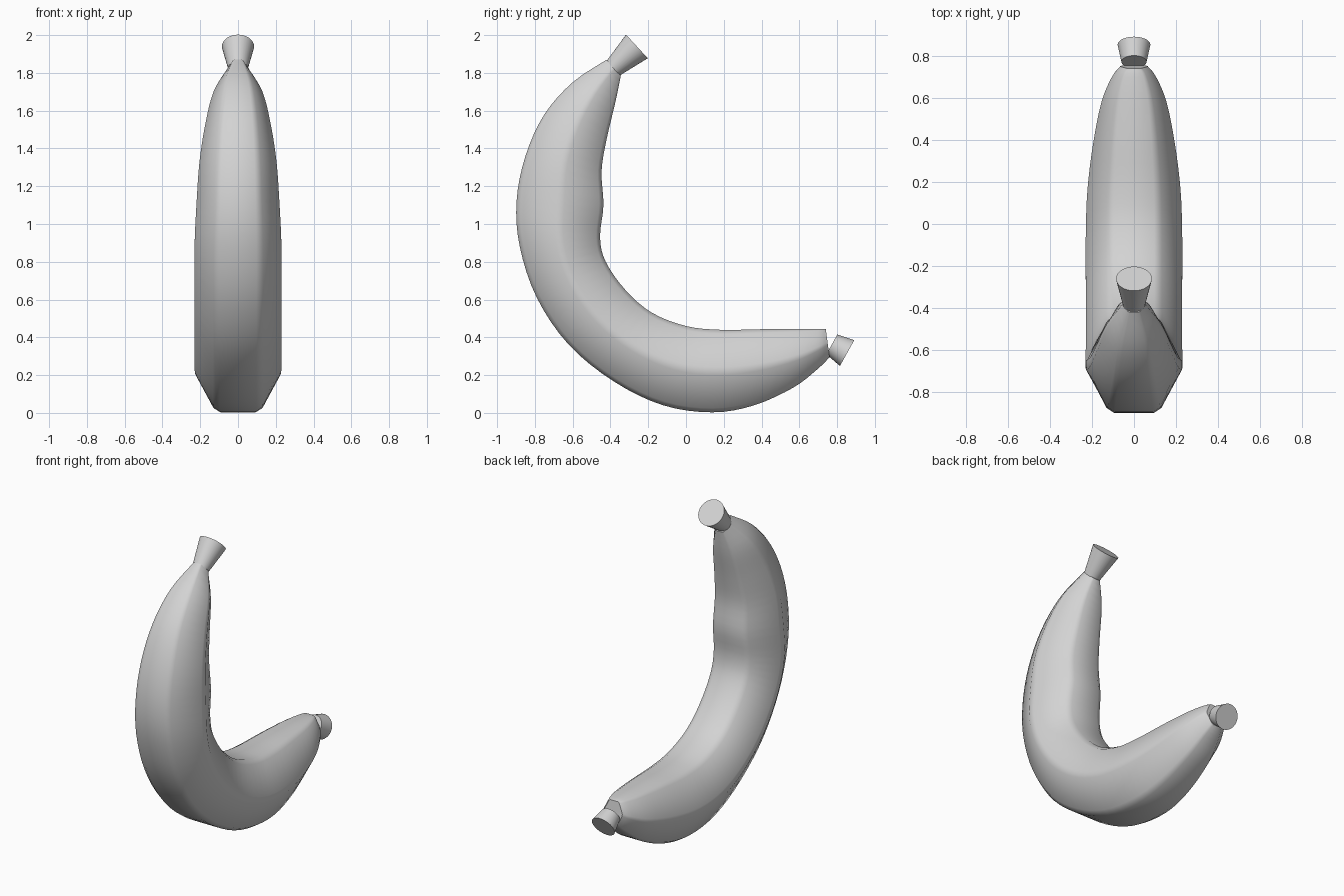
import bpy, bmesh, math
from mathutils import Vector

if "Cube" in bpy.data.objects:
    bpy.data.objects.remove(bpy.data.objects["Cube"])

grey = bpy.data.materials.new("light grey")
grey.diffuse_color = (0.65, 0.65, 0.65, 1)
grey.use_nodes = True
grey.node_tree.nodes["Principled BSDF"].inputs["Base Color"].default_value = grey.diffuse_color

# Stations along the fruit: outer y, z, inner y, z, half width
STATIONS = [
    (-0.42, 1.87, -0.345, 1.785, 0.05), (-0.60, 1.75, -0.375, 1.64, 0.13),
    (-0.75, 1.58, -0.42, 1.45, 0.175), (-0.85, 1.36, -0.447, 1.28, 0.205),
    (-0.897, 1.12, -0.437, 1.10, 0.22), (-0.88, 0.88, -0.455, 0.93, 0.23),
    (-0.79, 0.61, -0.425, 0.80, 0.23), (-0.62, 0.36, -0.32, 0.65, 0.23),
    (-0.38, 0.165, -0.18, 0.53, 0.23), (-0.12, 0.04, 0.0, 0.46, 0.23),
    (0.14, 0.003, 0.18, 0.44, 0.222), (0.36, 0.04, 0.40, 0.443, 0.195),
    (0.57, 0.135, 0.59, 0.445, 0.155), (0.70, 0.235, 0.70, 0.445, 0.105),
    (0.76, 0.295, 0.74, 0.443, 0.065),
]


def finish(bm, name, angle):
    bmesh.ops.recalc_face_normals(bm, faces=bm.faces)
    me = bpy.data.meshes.new(name)
    bm.to_mesh(me)
    bm.free()
    me.materials.append(grey)
    ob = bpy.data.objects.new(name, me)
    bpy.context.collection.objects.link(ob)
    bpy.ops.object.select_all(action='DESELECT')
    bpy.context.view_layer.objects.active = ob
    ob.select_set(True)
    bpy.ops.object.shade_smooth_by_angle(angle=math.radians(angle))


def spline(rows, steps):
    """Smooth interpolation through all stations."""
    ext = [rows[0]] + rows + [rows[-1]]
    out = []
    for i in range(1, len(ext) - 2):
        for s in range(steps):
            t = s / steps
            out.append([0.5 * (2 * b + (c - a) * t + (2 * a - 5 * b + 4 * c - d) * t * t
                               + (3 * b - a - 3 * c + d) * t ** 3)
                        for a, b, c, d in zip(*ext[i - 1:i + 3])])
    return out + [rows[-1]]


# Hexagonal section with slightly trimmed corners
HEX = [Vector(p) for p in ((0.5, 1), (1, 0), (0.5, -1), (-0.5, -1), (-1, 0), (-0.5, 1))]
TRIM = 0.1
SECTION = []
for i, p in enumerate(HEX):
    SECTION += [p.lerp(HEX[i - 1], TRIM), p.lerp(HEX[(i + 1) % 6], TRIM)]

# Curved fruit body
bm = bmesh.new()
rings = []
for oy, oz, iy, iz, w in spline(STATIONS, 4):
    outer, inner = Vector((0, oy, oz)), Vector((0, iy, iz))
    mid, half = (outer + inner) / 2, (outer - inner) / 2
    rings.append([bm.verts.new(mid + half * v + Vector((u * w * 1.05, 0, 0))) for u, v in SECTION])
for a, b in zip(rings, rings[1:]):
    for i in range(12):
        j = (i + 1) % 12
        bm.faces.new((a[i], a[j], b[j], b[i]))
bm.faces.new(rings[0])
bm.faces.new(rings[-1])
finish(bm, "fruit_body", 45)


# Flared round stubs at both ends
def stub(name, base, tip, r_base, r_tip):
    base, tip = Vector(base), Vector(tip)
    axis = tip - base
    bm = bmesh.new()
    bmesh.ops.create_cone(bm, cap_ends=True, segments=32, radius1=r_base, radius2=r_tip,
                          depth=axis.length)
    mat = axis.to_track_quat('Z', 'Y').to_matrix().to_4x4()
    mat.translation = (base + tip) / 2
    bmesh.ops.transform(bm, matrix=mat, verts=bm.verts)
    finish(bm, name, 40)


stub("stem", (0, -0.385, 1.825), (0, -0.26, 1.94), 0.052, 0.085)
stub("blossom_end", (0, 0.772, 0.362), (0, 0.853, 0.317), 0.06, 0.078)
